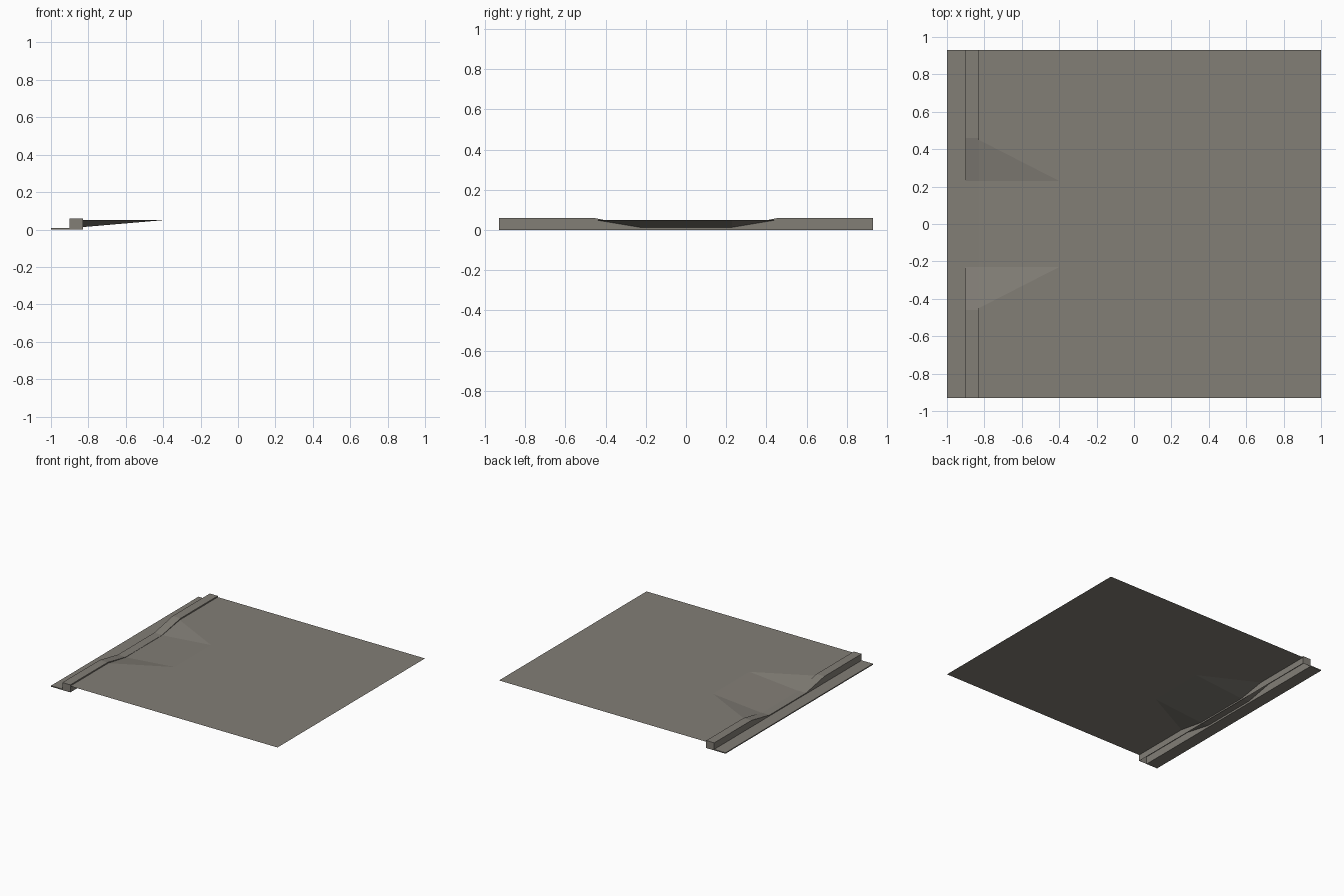
import bpy

if "Cube" in bpy.data.objects:
    bpy.data.objects.remove(bpy.data.objects["Cube"])

concrete = bpy.data.materials.new("concrete_grey")
concrete.diffuse_color = (0.225, 0.21, 0.183, 1)
concrete.use_nodes = True
concrete.node_tree.nodes["Principled BSDF"].inputs["Base Color"].default_value = concrete.diffuse_color

HALF = 0.93          # half length along y
GUTTER, FACE, BACK, TOP_X, END = -1.0, -0.9, -0.83, -0.4, 1.0
WALK_Z, RAMP_Z = 0.05, 0.013
RAMP_Y, FLARE_Y = 0.23, 0.45


def add_part(name, verts, faces, mirror=False):
    mesh = bpy.data.meshes.new(name)
    mesh.from_pydata(verts, [], faces)
    mesh.materials.append(concrete)
    obj = bpy.data.objects.new(name, mesh)
    bpy.context.collection.objects.link(obj)
    if mirror:
        mod = obj.modifiers.new("mirror_y", 'MIRROR')
        mod.use_axis = (False, True, False)
        mod.merge_threshold = 0.0001
    return obj


# Pavement sheet with a sunken ramp and flared sides (half, mirrored in y)
walk_verts = [
    (BACK, 0, RAMP_Z), (TOP_X, 0, WALK_Z), (END, 0, WALK_Z),
    (BACK, RAMP_Y, RAMP_Z), (TOP_X, RAMP_Y, WALK_Z), (END, RAMP_Y, WALK_Z),
    (BACK, FLARE_Y, WALK_Z),
    (BACK, HALF, WALK_Z), (TOP_X, HALF, WALK_Z), (END, HALF, WALK_Z),
]
walk_faces = [
    (0, 1, 4, 3),      # ramp
    (3, 4, 6),         # flare
    (1, 2, 5, 4),
    (6, 4, 8, 7),
    (4, 5, 9, 8),
]
add_part("pavement", walk_verts, walk_faces, mirror=True)

# Curb: open-bottomed profile swept along y, dropping at the ramp
stations = [(0, 0.015), (RAMP_Y, 0.015), (0.46, 0.06), (HALF, 0.06)]
verts, faces = [], []
for y, z in stations:
    verts += [(FACE, y, 0), (FACE, y, z), (BACK, y, z), (BACK, y, 0)]
for s in range(len(stations) - 1):
    for k in range(3):
        a = 4 * s + k
        faces.append((a, a + 4, a + 5, a + 1))
n = len(verts)
faces.append((n - 4, n - 1, n - 2, n - 3))     # end cap
curb = add_part("curb", verts, [f[::-1] for f in faces], mirror=True)

# Gutter: thin strip in front of the curb
bpy.ops.mesh.primitive_cube_add(size=1, location=((GUTTER + FACE) / 2, 0, 0.004))
gutter = bpy.context.object
gutter.name = "gutter"
gutter.scale = (FACE - GUTTER, 2 * HALF, 0.008)
gutter.data.materials.append(concrete)

# Make the curb's faces point outwards
curb.data.update()
if curb.data.polygons[0].normal.x > 0:
    curb.data.flip_normals()
